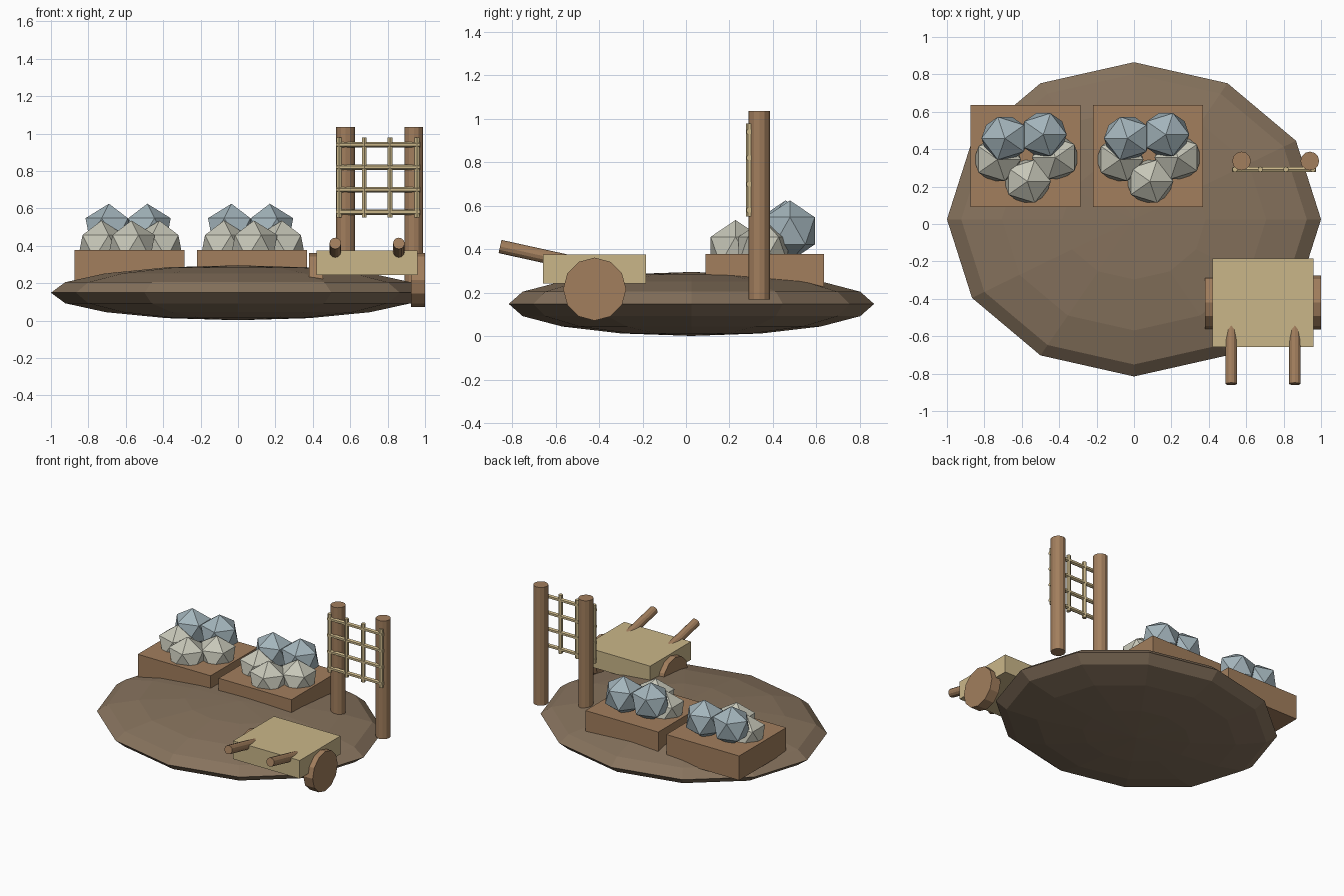
import bpy
from math import pi
from mathutils import Vector

if "Cube" in bpy.data.objects:
    bpy.data.objects.remove(bpy.data.objects["Cube"])


def material(name, rgb):
    m = bpy.data.materials.new(name)
    m.diffuse_color = (*rgb, 1)
    m.use_nodes = True
    m.node_tree.nodes["Principled BSDF"].inputs["Base Color"].default_value = m.diffuse_color
    return m


EARTH = material("earth", (0.24, 0.17, 0.11))
WOOD = material("wood", (0.36, 0.21, 0.11))
PALE = material("pale_wood", (0.59, 0.47, 0.25))
BLUE = material("blue_stone", (0.37, 0.46, 0.50))
LIGHT = material("light_stone", (0.57, 0.57, 0.48))


def finish(name, mat):
    o = bpy.context.object
    o.name = name
    o.data.materials.append(mat)
    return o


def box(name, mat, lo, hi):
    lo, hi = Vector(lo), Vector(hi)
    bpy.ops.mesh.primitive_cube_add(size=1, location=(lo + hi) / 2)
    o = finish(name, mat)
    o.scale = hi - lo
    return o


def rod(name, mat, a, b, r, sides=12):
    a, b = Vector(a), Vector(b)
    bpy.ops.mesh.primitive_cylinder_add(vertices=sides, radius=r, depth=(b - a).length,
                                        location=(a + b) / 2)
    o = finish(name, mat)
    o.rotation_euler = (b - a).to_track_quat('Z', 'Y').to_euler()
    return o


# Flattened earth mound
bpy.ops.mesh.primitive_uv_sphere_add(segments=12, ring_count=8, radius=1, location=(0, 0.025, 0.149))
finish("mound", EARTH).scale = (1, 0.84, 0.147)

# Crates heaped with stones: x, y, z, turn, material
STONES = [(-0.73, 0.345, 0.395, 0, LIGHT), (-0.57, 0.228, 0.395, 0, LIGHT),
          (-0.42, 0.355, 0.395, pi, LIGHT),
          (-0.69, 0.458, 0.485, pi, BLUE), (-0.485, 0.478, 0.485, 0, BLUE)]
for dx in (0, 0.655):
    box("crate", WOOD, (-0.875 + dx, 0.09, 0.2), (-0.285 + dx, 0.635, 0.378))
    for x, y, z, turn, mat in STONES:
        bpy.ops.mesh.primitive_ico_sphere_add(subdivisions=1, radius=0.14, location=(x + dx, y, z),
                                              rotation=(0, 0, turn))
        finish("stone", mat).scale = (1, 0.96, 1)

# Posts with a net of thin rods
for x in (0.575, 0.94):
    rod("post", WOOD, (x, 0.337, 0.17), (x, 0.337, 1.035), 0.05)
for x in (0.54, 0.675, 0.812, 0.957):
    rod("net_upright", PALE, (x, 0.292, 0.55), (x, 0.292, 0.978), 0.015, 6)
for z in (0.58, 0.70, 0.82, 0.94):
    rod("net_crossbar", PALE, (0.525, 0.292, z), (0.973, 0.292, z), 0.015, 6)

# Cart with two wheels and two handles
box("cart_bed", PALE, (0.42, -0.657, 0.243), (0.96, -0.185, 0.376))
for x in (0.38, 0.925):
    rod("cart_wheel", WOOD, (x, -0.42, 0.217), (x + 0.075, -0.42, 0.217), 0.145)
for x in (0.52, 0.86):
    rod("cart_handle", WOOD, (x, -0.855, 0.413), (x, -0.455, 0.325), 0.031)
